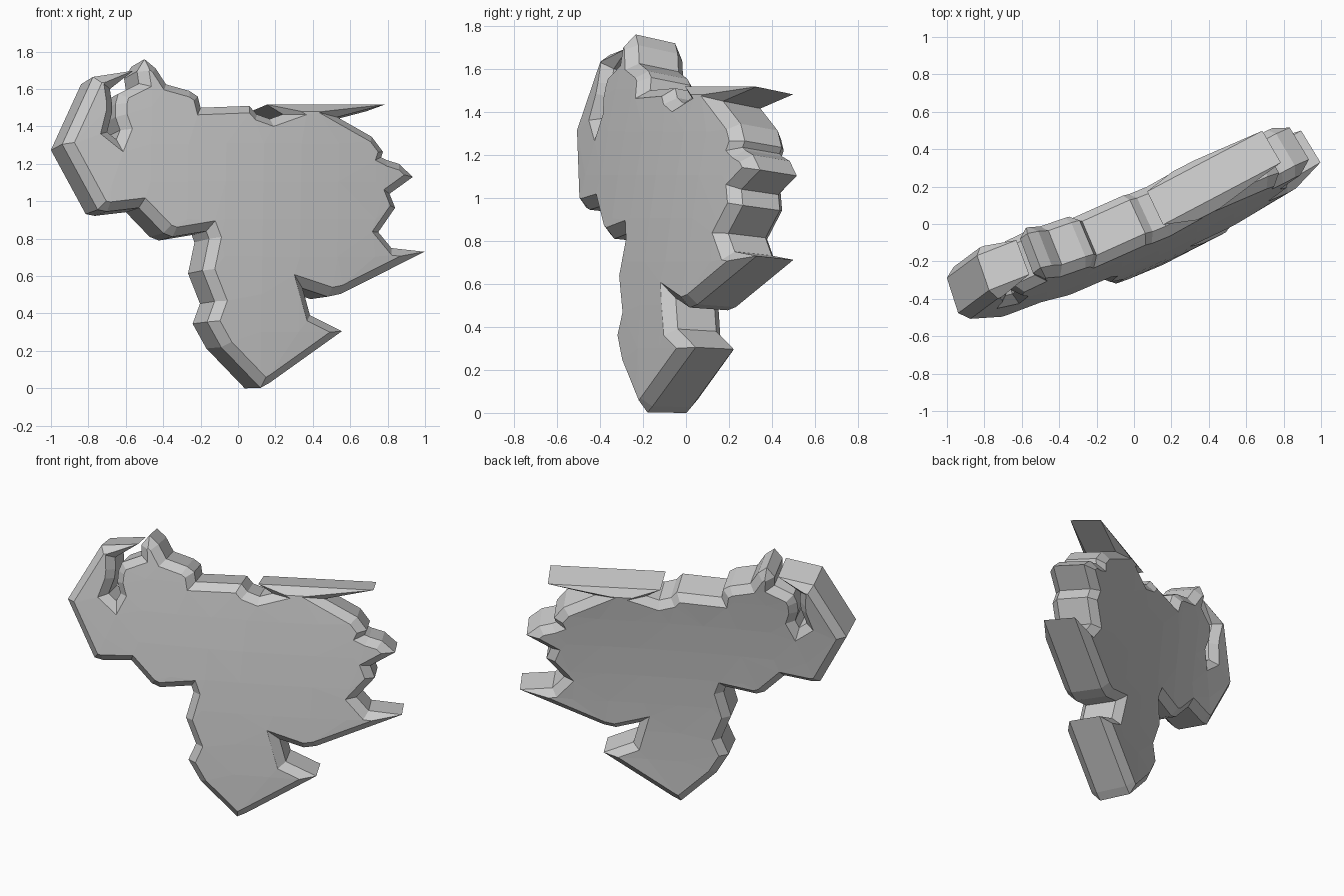
import bpy, bmesh, math
from mathutils import Vector
from mathutils.geometry import delaunay_2d_cdt

if "Cube" in bpy.data.objects:
    bpy.data.objects.remove(bpy.data.objects["Cube"])

# Globe on which the plate lies: the walls run towards its centre
CENTRE, RADIUS = Vector((-3.655, 7.99, -0.09)), 9.0
BACK_CREST, BACK, CREST, INSET = 8.755, 8.8, 9.05, 0.045

# Outline seen from the front (x, z), clockwise from the top peak
OUTLINE = [
    (-.50, 1.76), (-.44, 1.71), (-.385, 1.625), (-.26, 1.59), (-.215, 1.56), (-.20, 1.50),
    (.06, 1.51), (.10, 1.465), (.17, 1.44), (.24, 1.465), (.155, 1.517), (.785, 1.517),
    (.53, 1.45), (.715, 1.345), (.775, 1.265), (.765, 1.235), (.79, 1.222), (.86, 1.20),
    (.935, 1.13), (.81, 1.04), (.84, .965), (.75, .835), (.82, .75), (.997, .73),
    (.55, .505), (.48, .49), (.345, .535), (.385, .39), (.555, .305), (.17, .03), (.12, .002),
    (-.09, .22), (-.165, .355), (-.125, .465), (-.19, .63), (-.155, .80), (-.17, .84),
    (-.35, .81), (-.40, .83), (-.53, .965), (-.70, .945), (-.75, .955),
    (-.94, 1.305), (-.775, 1.665), (-.56, 1.698), (-.685, 1.60), (-.675, 1.53),
    (-.675, 1.47), (-.70, 1.37), (-.65, 1.33), (-.63, 1.38), (-.655, 1.45),
    (-.655, 1.52), (-.64, 1.575), (-.53, 1.63), (-.54, 1.695)]


def on_globe(p, radius):
    """Put a front-view point on the globe, then slide it radially."""
    dx, dz = p[0] - CENTRE.x, p[1] - CENTRE.z
    d = Vector((dx, -math.sqrt(RADIUS ** 2 - dx * dx - dz * dz), dz))
    return CENTRE + d * (radius / RADIUS)


def inset(pts, dist):
    """Mitred inward offset of a clockwise outline."""
    out = []
    for i, p in enumerate(pts):
        p = Vector(p)
        a = (p - Vector(pts[i - 1])).normalized()
        b = (Vector(pts[(i + 1) % len(pts)]) - p).normalized()
        na, nb = Vector((a.y, -a.x)), Vector((b.y, -b.x))
        out.append(p + (na + nb) * (dist / max(1 + na.dot(nb), 0.02)))
    return out


def cap(bm, pts, radius, flip):
    """Curved face filling an outline, with a loose grid of inner points."""
    ccw = [Vector(p) for p in reversed(pts)]
    n = len(ccw)
    grid = [Vector((-.9 + .2 * i + .003 * j, .1 + .2 * j)) for i in range(10) for j in range(8)]
    vs, _, fs, _, _, _ = delaunay_2d_cdt(ccw + grid, [], [list(range(n))], 1, 1e-5)
    verts = [bm.verts.new(on_globe(v, radius)) for v in vs]
    for f in fs:
        bm.faces.new([verts[k] for k in (reversed(f) if flip else f)])
    for v in verts:
        if not v.link_faces:
            bm.verts.remove(v)


bm = bmesh.new()
inner = inset(OUTLINE, INSET)

# Front and back surfaces
cap(bm, inner, CREST, False)
cap(bm, inner, BACK_CREST, True)

# Side wall with a chamfer on the front and on the back
rings = [[bm.verts.new(on_globe(p, r)) for p in pts]
         for pts, r in ((inner, BACK_CREST), (OUTLINE, BACK), (OUTLINE, RADIUS), (inner, CREST))]
for lo, hi in zip(rings, rings[1:]):
    for i in range(len(lo)):
        j = (i + 1) % len(lo)
        bm.faces.new((lo[i], lo[j], hi[j], hi[i]))

bmesh.ops.remove_doubles(bm, verts=bm.verts, dist=1e-4)
bmesh.ops.recalc_face_normals(bm, faces=bm.faces)
mesh = bpy.data.meshes.new("map_plate")
bm.to_mesh(mesh)
bm.free()
plate = bpy.data.objects.new("map_plate", mesh)
bpy.context.collection.objects.link(plate)
